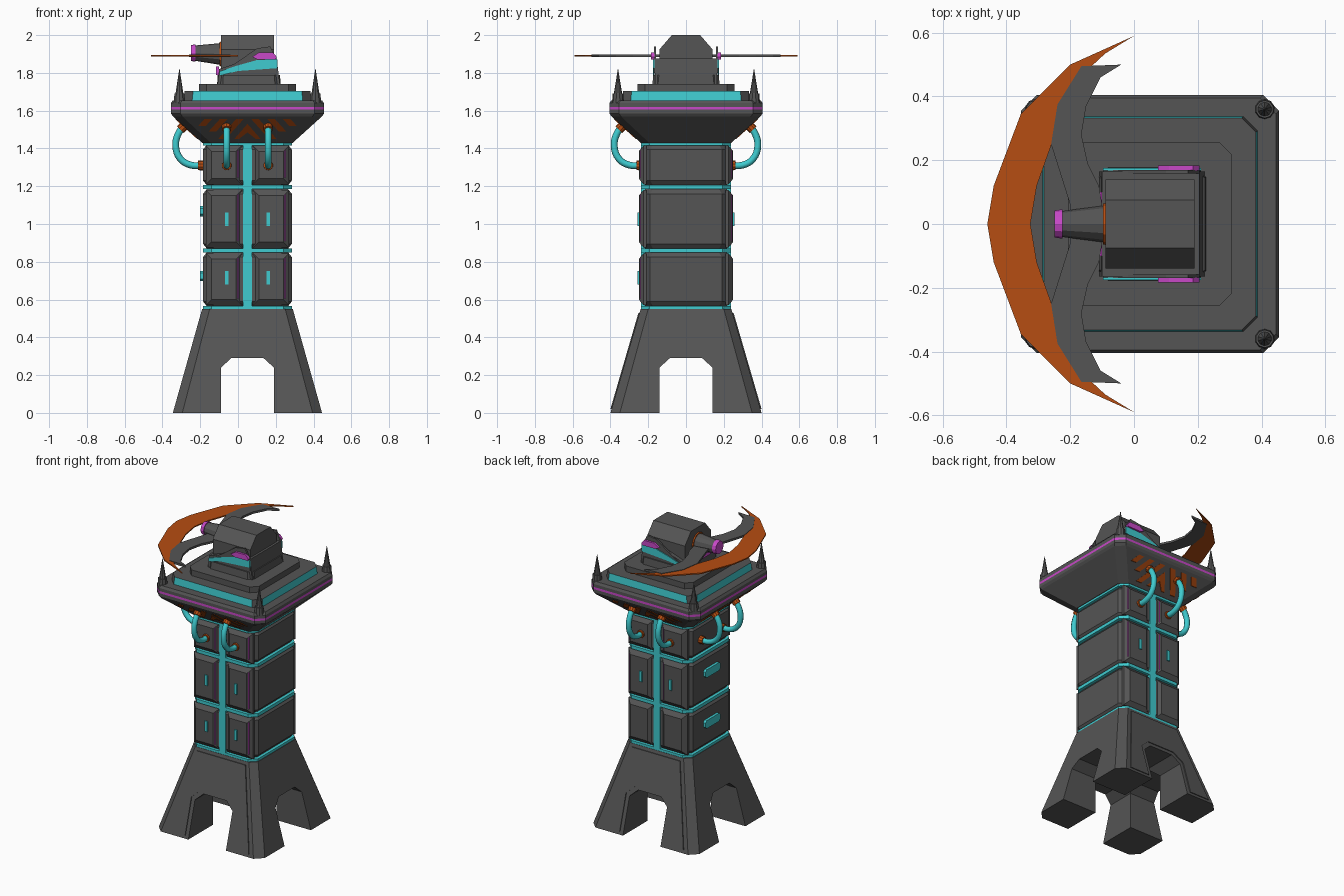
import bpy, bmesh, math
from mathutils import Vector, Matrix

if "Cube" in bpy.data.objects:
    bpy.data.objects.remove(bpy.data.objects["Cube"])

CX = 0.05  # tower axis in x


def material(name, col):
    m = bpy.data.materials.new(name)
    m.diffuse_color = (*col, 1)
    m.use_nodes = True
    m.node_tree.nodes["Principled BSDF"].inputs["Base Color"].default_value = m.diffuse_color
    return m


GREY = material("dark_grey", (0.09, 0.09, 0.09))
CYAN = material("cyan", (0.05, 0.60, 0.63))
ORANGE = material("orange", (0.47, 0.075, 0.006))
PINK = material("magenta", (0.58, 0.065, 0.58))


def finish(name, bm, *mats):
    bmesh.ops.recalc_face_normals(bm, faces=bm.faces)
    me = bpy.data.meshes.new(name)
    bm.to_mesh(me)
    bm.free()
    for m in mats:
        me.materials.append(m)
    ob = bpy.data.objects.new(name, me)
    bpy.context.collection.objects.link(ob)
    return ob


def loft(name, rings, *mats):
    """Skin a stack of equal-length point rings and cap both ends."""
    bm = bmesh.new()
    vs = [[bm.verts.new(p) for p in r] for r in rings]
    n = len(vs[0])
    for a, b in zip(vs, vs[1:]):
        for i in range(n):
            bm.faces.new((a[i], a[(i + 1) % n], b[(i + 1) % n], b[i]))
    bm.faces.new(vs[0])
    bm.faces.new(vs[-1])
    return finish(name, bm, *mats)


def ring(hx, hy, ch, z, cx=CX):
    """Rectangle with chamfered corners."""
    return [(cx + x, y, z) for x, y in (
        (hx - ch, -hy), (hx, -hy + ch), (hx, hy - ch), (hx - ch, hy),
        (-hx + ch, hy), (-hx, hy - ch), (-hx, -hy + ch), (-hx + ch, -hy))]


def tier(name, spec, *mats):
    return loft(name, [ring(*s) for s in spec], *mats)


def extrude(name, pts, axis, lo, hi, mat):
    """Extrude a 2D outline along an axis."""
    put = {"x": lambda p, d: (d, p[0], p[1]), "y": lambda p, d: (p[0], d, p[1]),
           "z": lambda p, d: (p[0], p[1], d)}[axis]
    return loft(name, [[put(p, d) for p in pts] for d in (lo, hi)], mat)


def rect(x0, x1, z0, z1):
    return [(x0, z0), (x1, z0), (x1, z1), (x0, z1)]


def rod(name, p0, p1, r0, r1, n, mat):
    p0, p1 = Vector(p0), Vector(p1)
    d = p1 - p0
    bm = bmesh.new()
    bmesh.ops.create_cone(bm, cap_ends=True, segments=n, radius1=r0, radius2=r1, depth=d.length,
                          matrix=Matrix.Translation((p0 + p1) / 2) @ d.to_track_quat('Z', 'Y').to_matrix().to_4x4())
    return finish(name, bm, mat)


def side(face, u, out, z):
    """Point on a tower side: u across, out from the axis."""
    return {"front": (CX + u, -out, z), "back": (CX + u, out, z), "left": (CX - out, u, z)}[face]


# Splayed base with crossing arches
legs = tier("leg_base", [(0.395, 0.40, 0.05, 0), (0.24, 0.24, 0.04, 0.55)], GREY)
arch = [(-0.14, -0.1), (-0.14, 0.24), (-0.085, 0.29), (0.085, 0.29), (0.14, 0.24), (0.14, -0.1)]
cutters = [extrude("arch_cutter_x", arch, "x", -1, 1, GREY),
           extrude("arch_cutter_y", [(x + CX, z) for x, z in arch], "y", -1, 1, GREY)]
for c in cutters:
    mod = legs.modifiers.new("arch", 'BOOLEAN')
    mod.object = c
    mod.solver = 'EXACT'
    c.hide_render = True
    c.hide_set(True)

# Thin framed plate on the front and back of the base
half = [(0.31, 0.02), (0.18, 0.53)]
frame = [(-x, z) for x, z in half] + half[::-1] + [
    (0.165, 0.02), (0.165, 0.255), (0.10, 0.315), (-0.10, 0.315), (-0.165, 0.255), (-0.165, 0.02)]
for f in ("front", "back"):
    loft(f + "_leg_plate", [[side(f, u, 0.40 - 0.16 * z / 0.55 + o, z) for u, z in frame]
                            for o in (-0.01, 0.006)], GREY)

# Shaft sections, panels, windows and trims
for row, (z0, z1) in enumerate([(0.565, 0.85), (0.87, 1.185), (1.205, 1.42)]):
    tier("shaft_section", [(0.215, 0.215, 0.04, z0), (0.235, 0.235, 0.045, z0 + 0.025),
                           (0.235, 0.235, 0.045, z1 - 0.025), (0.215, 0.215, 0.04, z1)], GREY)
    for f in ("front", "back"):
        for c in (-0.125, 0.125):
            def panel(i, out):
                return [side(f, c + u, out, z) for u, z in
                        rect(-0.095 + i, 0.095 - i, z0 + 0.005 + i, z1 - 0.005 - i)]
            loft(f + "_panel", [panel(0, 0.21), panel(0, 0.225), panel(0.03, 0.25)], GREY)
            if row == 1 or (row == 0 and f == "front"):
                w = c * 0.88
                zc = (0.715, 1.025)[row]
                loft(f + "_window", [[side(f, w + u, o, zc + z) for u, z in rect(-0.01, 0.01, -0.035, 0.035)]
                                     for o in (0.248, 0.257)], CYAN)
            if row or f == "front":
                loft(f + "_trim_upright", [[side(f, c + u, o, z) for u, z in
                                            rect(0.071, 0.077, z0 + 0.04, z1 - 0.035)]
                                           for o in (0.228, 0.244)], PINK)
                loft(f + "_trim_top", [[side(f, c + u, o, z) for u, z in
                                        rect(-0.02, 0.077, z1 - 0.036, z1 - 0.030)]
                                       for o in (0.228, 0.244)], PINK)
for s in (-1, 1):
    extrude("vertical_light_strip", rect(CX - 0.024, CX + 0.024, 0.55, 1.43), "y", s * 0.2, s * 0.238, CYAN)
for z in (0.555, 0.86, 1.195, 1.427):
    tier("light_band", [(0.236, 0.238, 0.045, z - 0.011), (0.236, 0.238, 0.045, z + 0.011)], CYAN)

# Left side light plates
for z in (0.725, 1.067):
    extrude("left_light_plate", [(-0.08, z - 0.015), (-0.065, z - 0.027), (0.065, z - 0.027), (0.08, z - 0.015),
                                 (0.08, z + 0.015), (0.065, z + 0.027), (-0.065, z + 0.027), (-0.08, z + 0.015)],
            "x", -0.202, -0.18, CYAN)


# Flared cornice with painted chevrons
def flare(z):
    return 0.24 + (z - 1.43) / 0.14 * 0.155


tier("cornice", [(0.24, 0.24, 0.045, 1.43), (flare(1.57), flare(1.57), 0.05, 1.57)], GREY)
for f in ("front", "back", "left"):
    for s in (-1, 1):
        for a, zb in ((0.07, 1.45), (0.155, 1.45), (0.205, 1.49), (0.26, 1.52)):
            t = 1.555
            run = 0.9 * (t - zb)
            pts = [(a - 0.04, zb), (a, zb), (max(a - run, 0), t), (max(a - 0.04 - run, 0), t)]
            if a < 0.1:
                pts = [(0, zb + 0.035), (a - 0.025, zb), (a, zb), (0, zb + 0.08)]
            loft(f + "_chevron", [[side(f, s * u, flare(z) + o, z) for u, z in pts]
                                  for o in (-0.004, 0.004)], ORANGE)

# Platform
tier("platform_lower", [(0.395, 0.395, 0.05, 1.57), (0.405, 0.405, 0.05, 1.585), (0.405, 0.405, 0.05, 1.605)], GREY)
tier("platform_light_line", [(0.405, 0.405, 0.05, 1.605), (0.405, 0.405, 0.05, 1.62)], PINK)
tier("platform_upper", [(0.405, 0.405, 0.05, 1.62), (0.405, 0.405, 0.05, 1.64), (0.395, 0.395, 0.05, 1.655)], GREY)
glow = tier("platform_light_tier", [(0.338, 0.338, 0.045, 1.65), (0.333, 0.333, 0.045, 1.703)], GREY, CYAN)
for p in glow.data.polygons:  # straight sides glow, corners and top stay dark
    if max(abs(p.normal.x), abs(p.normal.y)) > 0.9:
        p.material_index = 1
tier("turret_step", [(0.257, 0.257, 0.04, 1.70), (0.257, 0.257, 0.04, 1.742)], GREY)

# Corner spikes
for sx in (-1, 1):
    for sy in (-1, 1):
        x, y = CX + sx * 0.36, sy * 0.36
        rod("spike_base", (x, y, 1.64), (x, y, 1.69), 0.032, 0.028, 10, GREY)
        rod("spike", (x, y, 1.69), (x, y, 1.82), 0.022, 0.001, 10, GREY)

# Looping cables with end collars
path = [(0.235, 1.31), (0.30, 1.312), (0.355, 1.345), (0.38, 1.415), (0.365, 1.48), (0.33, 1.525)]
for f in ("front", "back", "left"):
    for u in (-0.11, 0.11):
        cu = bpy.data.curves.new(f + "_cable", 'CURVE')
        cu.dimensions = '3D'
        cu.bevel_depth = 0.018
        cu.bevel_resolution = 2
        cu.resolution_u = 4
        sp = cu.splines.new('BEZIER')
        sp.bezier_points.add(len(path) - 1)
        for bp, (o, z) in zip(sp.bezier_points, path):
            bp.co = side(f, u, o, z)
            bp.handle_left_type = bp.handle_right_type = 'AUTO'
        cu.materials.append(CYAN)
        bpy.context.collection.objects.link(bpy.data.objects.new(f + "_cable", cu))
        rod("cable_collar_low", side(f, u, 0.22, 1.31), side(f, u, 0.262, 1.31), 0.027, 0.025, 10, ORANGE)
        rod("cable_collar_high", side(f, u, 0.325, 1.53), side(f, u, 0.355, 1.50), 0.025, 0.025, 10, ORANGE)

# Turret body
tier("turret_foot", [(0.168, 0.178, 0.03, 1.74, 0.0575), (0.165, 0.173, 0.03, 1.79, 0.0575)], GREY)
extrude("turret_body", [(-0.108, 1.74), (-0.10, 1.82), (0.06, 1.875), (0.205, 1.875), (0.222, 1.74)],
        "y", -0.165, 0.165, GREY)
extrude("turret_head", [(-0.14, 1.78), (0.14, 1.78), (0.14, 1.925), (0.075, 2.0), (-0.075, 2.0), (-0.14, 1.925)],
        "x", -0.09, 0.19, GREY)
for s in (-1, 1):
    extrude("cheek_blade", [(-0.095, 1.80), (0.0, 1.86), (0.10, 1.93), (0.17, 1.94), (0.205, 1.875), (0.21, 1.80)],
            "y", s * 0.158, s * 0.17, GREY)
    extrude("cheek_light", [(-0.097, 1.785), (0.0, 1.81), (0.21, 1.825), (0.21, 1.872), (0.10, 1.868), (0.0, 1.84),
                            (-0.097, 1.808)], "y", s * 0.168, s * 0.175, CYAN)
    extrude("cheek_trim", [(0.075, 1.885), (0.11, 1.908), (0.185, 1.908), (0.205, 1.885), (0.20, 1.872),
                           (0.10, 1.872)], "y", s * 0.168, s * 0.184, PINK)
extrude("turret_front_light", rect(-0.10, 0.10, 1.79, 1.835), "x", -0.117, -0.10, PINK)

# Cannon pointing left
rod("cannon_ring", (-0.085, 0, 1.90), (-0.098, 0, 1.90), 0.066, 0.064, 12, ORANGE)
rod("cannon_barrel", (-0.09, 0, 1.90), (-0.23, 0, 1.905), 0.058, 0.04, 12, GREY)
rod("cannon_muzzle", (-0.225, 0, 1.905), (-0.25, 0, 1.905), 0.046, 0.042, 12, PINK)

# Flat crescent blade and inner horns
outer = [(0.0, 0.59), (-0.20, 0.50), (-0.355, 0.345), (-0.44, 0.12), (-0.46, 0.0)]
inner = [(-0.325, 0.0), (-0.305, 0.12), (-0.255, 0.26), (-0.235, 0.37), (-0.16, 0.47), (-0.09, 0.535)]
rim = outer + [(x, -y) for x, y in outer[-2::-1]]
cut = [(x, -y) for x, y in inner[:0:-1]] + inner
extrude("crescent_blade", rim + cut, "z", 1.886, 1.894, ORANGE)
horn_out = [(-0.20, 0.0), (-0.20, 0.06), (-0.26, 0.25), (-0.24, 0.375), (-0.165, 0.495), (-0.04, 0.50)]
horn_in = [(-0.105, 0.46), (-0.15, 0.37), (-0.165, 0.28), (-0.145, 0.19), (-0.11, 0.12), (-0.09, 0.0)]
for s in (-1, 1):
    extrude("inner_horn", [(x, s * y) for x, y in horn_out + horn_in], "z", 1.883, 1.897, GREY)
